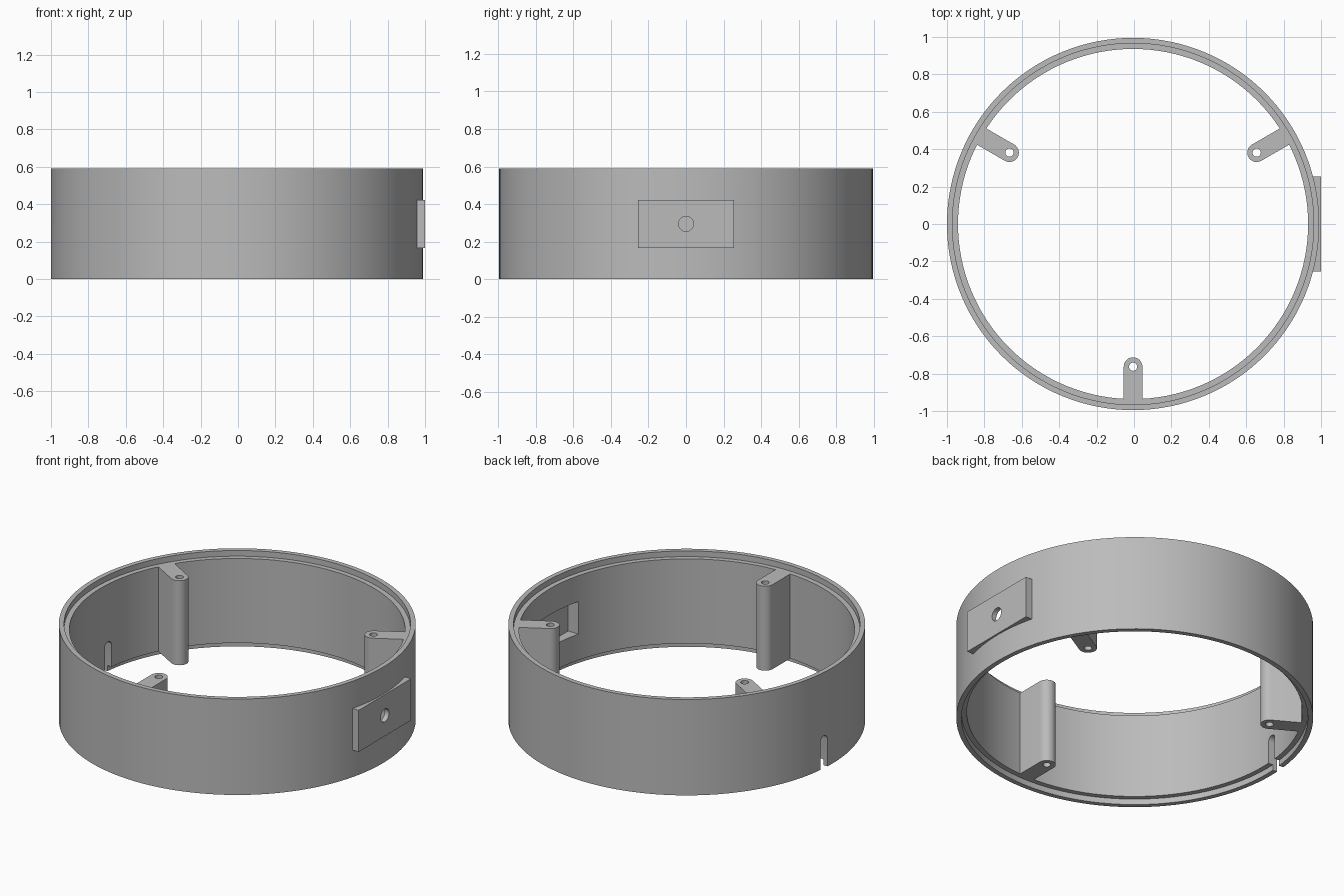
import bpy, bmesh, math
from mathutils import Matrix, Vector

if "Cube" in bpy.data.objects:
    bpy.data.objects.remove(bpy.data.objects["Cube"], do_unlink=True)

CX = -0.005                      # ring axis
R_OUT, R_LIP, R_IN = 0.995, 0.966, 0.936
HEIGHT, STEP = 0.59, 0.035
MID = HEIGHT / 2

grey = bpy.data.materials.new("plain grey")
grey.use_nodes = True
grey.diffuse_color = (0.5, 0.5, 0.5, 1)
grey.node_tree.nodes["Principled BSDF"].inputs["Base Color"].default_value = (0.5, 0.5, 0.5, 1)


def finish(bm, name):
    bmesh.ops.recalc_face_normals(bm, faces=bm.faces)
    mesh = bpy.data.meshes.new(name)
    bm.to_mesh(mesh)
    bm.free()
    mesh.materials.append(grey)
    obj = bpy.data.objects.new(name, mesh)
    bpy.context.collection.objects.link(obj)
    return obj


def prism(name, outline, depth, matrix):
    """Extrude a flat outline along local z, then place it."""
    bm = bmesh.new()
    face = bm.faces.new([bm.verts.new((x, y, 0)) for x, y in outline])
    ext = bmesh.ops.extrude_face_region(bm, geom=[face])
    verts = [v for v in ext["geom"] if isinstance(v, bmesh.types.BMVert)]
    bmesh.ops.translate(bm, verts=verts, vec=(0, 0, depth))
    bm.transform(matrix)
    return finish(bm, name)


def arc(cx, cy, r, start, end, n):
    return [(cx + r * math.cos(start + (end - start) * i / n),
             cy + r * math.sin(start + (end - start) * i / n)) for i in range(n + 1)]


def box(name, low, high):
    (x0, y0, z0), (x1, y1, z1) = low, high
    return prism(name, [(x0, y0), (x1, y0), (x1, y1), (x0, y1)], z1 - z0,
                 Matrix.Translation((0, 0, z0)))


def combine(obj, other, operation):
    mod = obj.modifiers.new("boolean", 'BOOLEAN')
    mod.operation, mod.solver, mod.object = operation, 'EXACT', other
    bpy.context.view_layer.objects.active = obj
    bpy.ops.object.modifier_apply(modifier=mod.name)
    bpy.data.objects.remove(other, do_unlink=True)


def smooth(obj):
    bpy.ops.object.select_all(action='DESELECT')
    obj.select_set(True)
    bpy.context.view_layer.objects.active = obj
    bpy.ops.object.shade_smooth_by_angle(angle=math.radians(25))


# Ring wall with a stepped lip at top and bottom
bm = bmesh.new()
profile = [(R_OUT, 0), (R_OUT, HEIGHT), (R_LIP, HEIGHT), (R_LIP, HEIGHT - STEP),
           (R_IN, HEIGHT - STEP), (R_IN, STEP), (R_LIP, STEP), (R_LIP, 0)]
verts = [bm.verts.new((r, 0, z)) for r, z in profile]
edges = [bm.edges.new((verts[i - 1], verts[i])) for i in range(len(verts))]
bmesh.ops.spin(bm, geom=verts + edges, axis=(0, 0, 1), cent=(0, 0, 0),
               angle=math.tau, steps=128, use_merge=True)
bmesh.ops.remove_doubles(bm, verts=bm.verts, dist=1e-5)
bm.transform(Matrix.Translation((CX, 0, 0)))
ring = finish(bm, "ring_wall")

# Flat mounting plate with a pocket behind it and a round hole
combine(ring, box("plate", (0.95, -0.255, MID - 0.128), (1.0, 0.255, MID + 0.128)), 'UNION')
combine(ring, box("pocket", (0.8, -0.24, MID - 0.1), (0.97, 0.24, MID + 0.1)), 'DIFFERENCE')
along_x = Matrix.Translation((0.8, 0, MID)) @ Matrix.Rotation(math.pi / 2, 4, 'Y')
combine(ring, prism("hole", arc(0, 0, 0.04, 0, math.tau, 32)[:-1], 0.4, along_x), 'DIFFERENCE')

# Round-topped cable slots in the lower edge
slot = [(-0.03, -0.1)] + [(0.03, -0.1)] + arc(0, 0.17, 0.03, 0, math.pi, 12)
for degrees in (175.3, 190.6):
    a = math.radians(degrees)
    out, up = Vector((math.cos(a), math.sin(a), 0)), Vector((0, 0, 1))
    side = up.cross(out)
    place = Matrix((side, up, out)).transposed().to_4x4()
    place.translation = out * 0.85 + Vector((CX, 0, 0))
    combine(ring, prism("slot", slot, 0.3, place), 'DIFFERENCE')
smooth(ring)

# Three inner screw posts with through holes
post = arc(0.763, 0, 0.05, math.pi / 2, math.pi * 1.5, 16) + [(0.938, -0.05), (0.938, 0.05)]
for name, degrees in (("front_post", -90), ("left_post", 30), ("right_post", 150)):
    turn = Matrix.Translation((CX, 0, 0)) @ Matrix.Rotation(math.radians(degrees), 4, 'Z')
    obj = prism(name, post, HEIGHT - 2 * STEP, turn @ Matrix.Translation((0, 0, STEP)))
    bore = prism("bore", arc(0.763, 0, 0.022, 0, math.tau, 24)[:-1], 1, turn @ Matrix.Translation((0, 0, -0.1)))
    combine(obj, bore, 'DIFFERENCE')
    smooth(obj)
